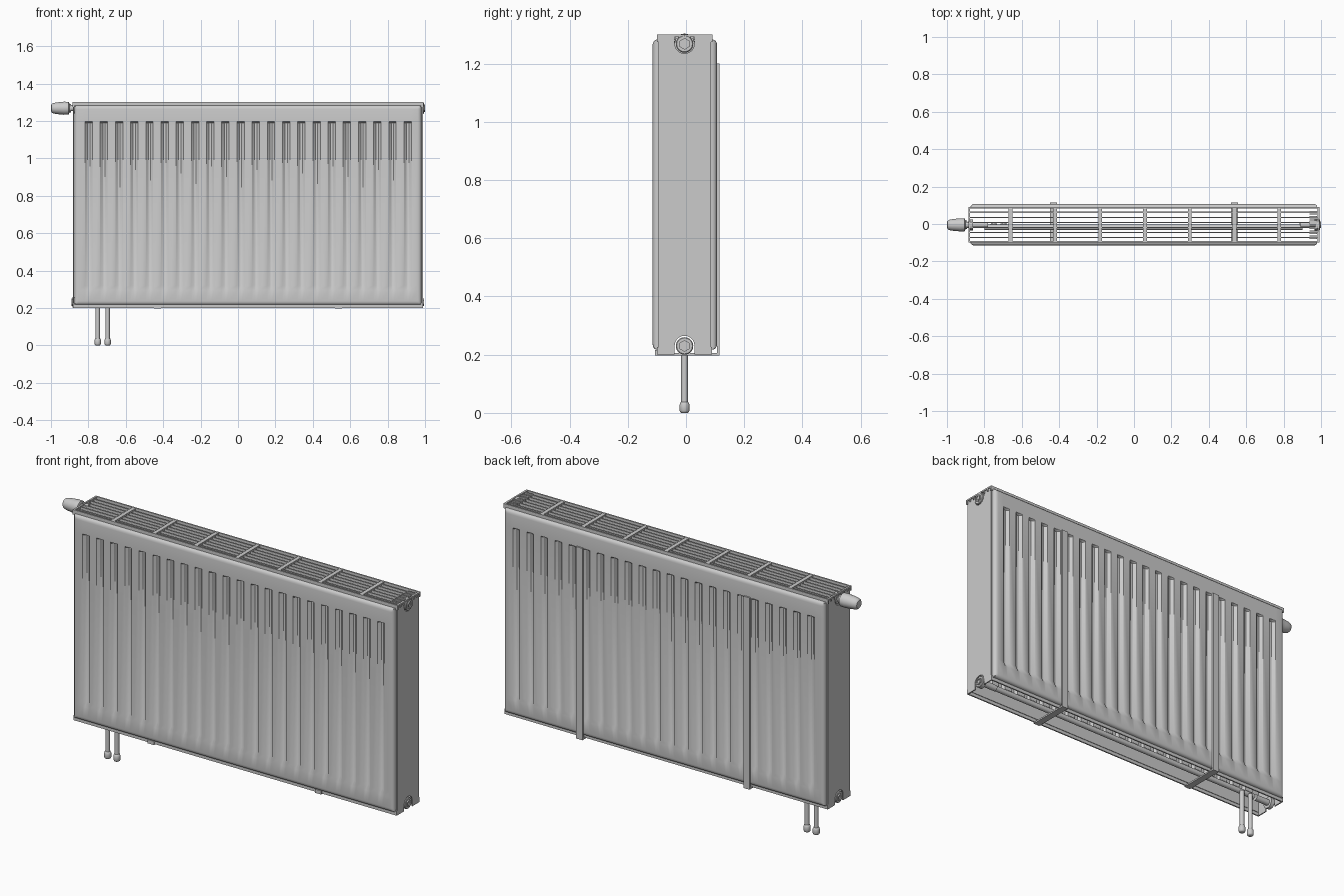
import bpy, bmesh
from math import pi, sin, cos
from mathutils import Matrix, Vector

if "Cube" in bpy.data.objects:
    bpy.data.objects.remove(bpy.data.objects["Cube"])

CY = -0.005                      # centre line of the body in y
X0, X1 = -0.882, 0.988           # body ends
Z0, Z1 = 0.2, 1.3


def finish(name, bm, angle=30):
    bmesh.ops.recalc_face_normals(bm, faces=bm.faces)
    me = bpy.data.meshes.new(name)
    bm.to_mesh(me)
    bm.free()
    ob = bpy.data.objects.new(name, me)
    bpy.context.collection.objects.link(ob)
    bpy.ops.object.select_all(action='DESELECT')
    ob.select_set(True)
    bpy.context.view_layer.objects.active = ob
    bpy.ops.object.shade_smooth_by_angle(angle=angle * pi / 180)
    return ob


def add_box(bm, x0, x1, y0, y1, z0, z1):
    m = Matrix.Translation(((x0 + x1) / 2, (y0 + y1) / 2, (z0 + z1) / 2))
    bmesh.ops.create_cube(bm, size=1, matrix=m @ Matrix.Diagonal((x1 - x0, y1 - y0, z1 - z0, 1)))


def boxes(name, dims):
    bm = bmesh.new()
    for d in dims:
        add_box(bm, *d)
    return finish(name, bm)


def lathe(name, profile, origin, axis, n=24):
    """Revolve (radius, distance) pairs about an axis."""
    bm = bmesh.new()
    rot = Vector((0, 0, 1)).rotation_difference(Vector(axis)).to_matrix()
    rings = []
    for r, h in profile:
        rings.append([bm.verts.new(Vector(origin) + rot @ Vector(
            (r * cos(2 * pi * i / n), r * sin(2 * pi * i / n), h))) for i in range(n)])
    for a, b in zip(rings, rings[1:]):
        for i in range(n):
            bm.faces.new((a[i], a[(i + 1) % n], b[(i + 1) % n], b[i]))
    bm.faces.new(rings[0])
    bm.faces.new(rings[-1])
    return finish(name, bm, 35)


# Fluted front and back panels: a grid with rounded rim and pressed grooves
GROOVES = [-0.798 + 0.0812 * i for i in range(22)]


def fluted_panel(name, face_y, back_y):
    px0, px1, pz0, pz1 = -0.874, 0.98, 0.217, 1.283
    rim = [0, 0.002, 0.006, 0.012, 0.02]
    xs = [px0 + d for d in rim] + [px1 - d for d in rim]
    for c in GROOVES:
        xs += [c - 0.02, c - 0.006, c + 0.006, c + 0.02]
    zs = [pz0 + d for d in rim] + [pz1 - d for d in rim] + [0.295, 0.32, 1.19, 1.196]
    xs.sort()
    zs.sort()
    sgn = 1 if face_y > back_y else -1
    bm = bmesh.new()

    def depth(x, z):
        d = min(x - px0, px1 - x, z - pz0, pz1 - z)
        if d < 0.02:
            return 0.016 * (1 - max(0, 1 - (1 - d / 0.02) ** 2) ** 0.5)
        if 0.31 < z < 1.193 and any(abs(x - c) < 0.01 for c in GROOVES):
            return 0.014
        return 0

    g = [[bm.verts.new((x, face_y - sgn * depth(x, z), z)) for z in zs] for x in xs]
    for i in range(len(xs) - 1):
        for j in range(len(zs) - 1):
            bm.faces.new((g[i][j], g[i + 1][j], g[i + 1][j + 1], g[i][j + 1]))
    border = [e for e in bm.edges if e.is_boundary]
    new = bmesh.ops.extrude_edge_only(bm, edges=border)['geom']
    for v in new:
        if isinstance(v, bmesh.types.BMVert):
            v.co.y = back_y
    bmesh.ops.holes_fill(bm, edges=[e for e in bm.edges if e.is_boundary], sides=0)
    return finish(name, bm)


fluted_panel("front_panel", -0.115, -0.09)
fluted_panel("back_panel", 0.107, 0.082)


# Corrugated convector sheets behind the panels
def convector(name, y_wall, y_in):
    bm = bmesh.new()
    pts = []
    for c in GROOVES:
        pts += [(c - 0.03, y_wall), (c - 0.022, y_in), (c + 0.022, y_in), (c + 0.03, y_wall)]
    lo = [bm.verts.new((x, y, 0.3)) for x, y in pts]
    hi = [bm.verts.new((x, y, 1.2)) for x, y in pts]
    for i in range(len(pts) - 1):
        bm.faces.new((lo[i], lo[i + 1], hi[i + 1], hi[i]))
    return finish(name, bm)


convector("front_convector", -0.089, -0.073)
convector("back_convector", 0.081, 0.065)


# Side plates with round notches for the fittings
def side_plate(name, x0, x1):
    r, n = 0.034, 12
    arc = [(CY - r * cos(pi * i / n), r * sin(pi * i / n)) for i in range(n + 1)]
    low = [(CY - r, Z0)] + [(y, 0.231 + s) for y, s in arc] + [(CY + r, Z0)]
    top = [(y, Z0 + Z1 - z) for y, z in reversed(low)]
    outline = [(-0.095, Z0)] + low + [(0.086, Z0), (0.086, Z1)] + top + [(-0.095, Z1)]
    bm = bmesh.new()
    f = bm.faces.new([bm.verts.new((x0, y, z)) for y, z in outline])
    ext = bmesh.ops.extrude_face_region(bm, geom=[f])['geom']
    for v in ext:
        if isinstance(v, bmesh.types.BMVert):
            v.co.x = x1
    return finish(name, bm)


side_plate("left_side_plate", X0, X0 + 0.006)
side_plate("right_side_plate", X1 - 0.006, X1)

# Top grille: frame, long slats, cross ribs and the fine comb at the right end
GX0, GX1 = -0.886, 0.993
boxes("grille_frame", [
    (GX0, GX1, -0.1, -0.092, 1.275, Z1), (GX0, GX1, 0.083, 0.091, 1.275, Z1),
    (GX0, GX0 + 0.008, -0.1, 0.091, 1.292, Z1), (GX1 - 0.008, GX1, -0.1, 0.091, 1.292, Z1)])
boxes("grille_slats", [(GX0, GX1, y - 0.003, y + 0.003, 1.28, 1.296)
                       for y in [CY + 0.027 * (i - 2.5) for i in range(6)]])
boxes("grille_ribs", [(x - 0.01, x + 0.01, -0.095, 0.087, 1.286, 1.299)
                      for x in [-0.66 + 0.2395 * i for i in range(7)]])
boxes("grille_comb", [(0.937, 0.978, y - 0.003, y + 0.003, 1.282, 1.298)
                      for y in [CY + 0.013 * (i - 5.5) for i in range(12)]])

# Bottom edge strips
boxes("bottom_strips", [(X0, X1, -0.1, -0.093, Z0, 0.226), (X0, X1, 0.082, 0.089, Z0, 0.226)])

# Wall brackets: tall back strap, foot under the body and small front lip
for side, x in (("left", -0.43), ("right", 0.537)):
    a, b = x - 0.018, x + 0.018
    boxes(side + "_wall_bracket", [
        (a, b, 0.106, 0.115, 0.197, 1.2), (a, b, -0.106, 0.115, 0.197, 0.205),
        (a, b, -0.106, -0.1, 0.197, 0.216)])


# End plugs with hexagonal collar and recessed centre
def plug(name, x, z, s):
    lathe(name + "_disc", [(0.016, -0.1), (0.016, -0.02), (0.03, -0.02), (0.03, 0.0),
                           (0.027, 0.003)], (x, CY, z), (s, 0, 0))
    lathe(name + "_hex", [(0.02, 0.0), (0.02, 0.009), (0.012, 0.009), (0.012, 0.004)],
          (x, CY, z), (s, 0, 0), 6)


plug("top_right_plug", 0.991, 1.268, 1)
plug("bottom_right_plug", 0.986, 0.23, 1)
plug("bottom_left_plug", -0.881, 0.23, -1)

# Thermostat valve and knob
lathe("valve_body", [(0.016, -0.1), (0.016, -0.02), (0.028, -0.02), (0.028, 0.002), (0.016, 0.002),
                     (0.016, 0.012), (0.023, 0.012), (0.023, 0.03)],
      (-0.88, CY, 1.268), (-1, 0, 0))
lathe("thermostat_knob", [(0.026, 0), (0.034, 0.003), (0.035, 0.03), (0.034, 0.033), (0.033, 0.05),
                          (0.03, 0.075), (0.026, 0.09), (0.02, 0.096), (0.008, 0.098)],
      (-0.902, CY, 1.268), (-1, 0, 0), 32)

# Bottom header and the two supply pipes with end fittings
lathe("bottom_header", [(0.014, 0), (0.014, 1.7)], (-0.8, -0.018, 0.24), (1, 0, 0), 16)
for side, x in (("left", -0.75), ("right", -0.697)):
    lathe(side + "_supply_pipe", [(0.011, 0), (0.014, 0.002), (0.017, 0.008), (0.017, 0.028),
                                  (0.014, 0.036), (0.0115, 0.038), (0.0115, 0.235)],
          (x, CY, 0), (0, 0, 1))
